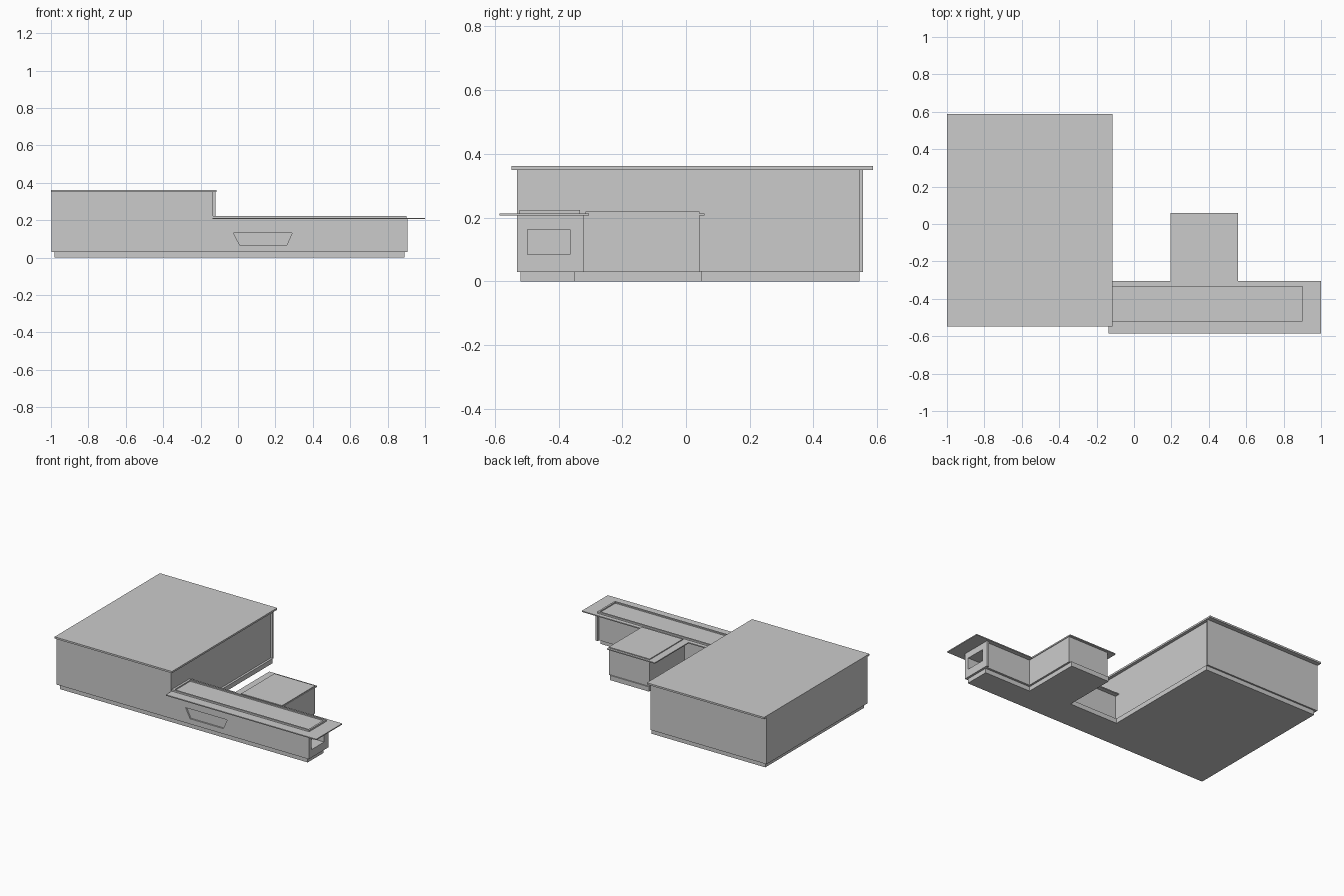
import bpy, bmesh

if "Cube" in bpy.data.objects:
    bpy.data.objects.remove(bpy.data.objects["Cube"])


def prism(name, profile, axis, lo, hi):
    """Extrude a closed 2D profile along x, y or z between lo and hi."""
    place = {'x': lambda a, b, d: (d, a, b),
             'y': lambda a, b, d: (a, d, b),
             'z': lambda a, b, d: (a, b, d)}[axis]
    bm = bmesh.new()
    rings = [[bm.verts.new(place(a, b, d)) for a, b in profile] for d in (lo, hi)]
    n = len(profile)
    for ring in rings:
        bm.faces.new(ring)
    for i in range(n):
        j = (i + 1) % n
        bm.faces.new((rings[0][i], rings[0][j], rings[1][j], rings[1][i]))
    bmesh.ops.recalc_face_normals(bm, faces=bm.faces)
    mesh = bpy.data.meshes.new(name)
    bm.to_mesh(mesh)
    bm.free()
    ob = bpy.data.objects.new(name, mesh)
    bpy.context.collection.objects.link(ob)
    return ob


def box(name, x, y, z):
    return prism(name, [(x[0], y[0]), (x[1], y[0]), (x[1], y[1]), (x[0], y[1])], 'z', *z)


def cut(target, cutter):
    """Subtract the cutter, bake the result and drop the cutter."""
    cutter.hide_render = True
    mod = target.modifiers.new('opening', 'BOOLEAN')
    mod.operation, mod.solver, mod.object = 'DIFFERENCE', 'EXACT', cutter
    bpy.context.view_layer.objects.active = target
    bpy.ops.object.modifier_apply(modifier=mod.name)
    bpy.data.objects.remove(cutter)


# Plinth: one footprint under hall, long wing and rear annex
prism('plinth', [(-0.98, -0.52), (0.89, -0.52), (0.89, -0.35), (0.54, -0.35),
                 (0.54, 0.05), (0.245, 0.05), (0.245, -0.31), (-0.12, -0.31),
                 (-0.12, 0.545), (-0.98, 0.545)], 'z', 0, 0.032)

# Tall hall with projecting back wall and flat roof
box('hall_walls', (-0.997, -0.135), (-0.53, 0.545), (0.03, 0.35))
box('hall_back_wall', (-0.997, -0.12), (0.545, 0.556), (0.03, 0.35))
box('hall_roof', (-1, -0.115), (-0.548, 0.587), (0.35, 0.362))

# Long low wing with a tapered front window recess
wing = box('wing_walls', (-0.135, 0.89), (-0.53, -0.335), (0.03, 0.208))
cut(wing, prism('window_cutter', [(-0.025, 0.133), (0.29, 0.133), (0.26, 0.066), (0.01, 0.066)],
                'y', -0.6, -0.52))
end_hole = [(-0.498, 0.084), (-0.364, 0.084), (-0.364, 0.163), (-0.498, 0.163)]
cut(wing, prism('end_window_cutter', end_hole, 'x', 0.82, 1.0))

# End wall panel with a rectangular opening
end_wall = box('wing_end_wall', (0.89, 0.905), (-0.53, -0.32), (0.03, 0.208))
cut(end_wall, prism('end_wall_cutter', end_hole, 'x', 0.8, 1.0))

# Overhanging canopy and its raised rim
box('wing_canopy', (-0.135, 1.0), (-0.585, -0.305), (0.206, 0.213))
rim = box('roof_rim', (-0.135, 0.902), (-0.522, -0.332), (0.212, 0.224))
cut(rim, box('rim_cutter', (-0.12, 0.89), (-0.51, -0.344), (0.216, 0.3)))

# Rear annex and its roof plate
box('annex_walls', (0.245, 0.553), (-0.335, 0.042), (0.03, 0.208))
box('annex_roof_plate', (0.195, 0.557), (-0.32, 0.058), (0.206, 0.213))
box('annex_roof_cap', (0.245, 0.553), (-0.315, 0.042), (0.213, 0.219))
